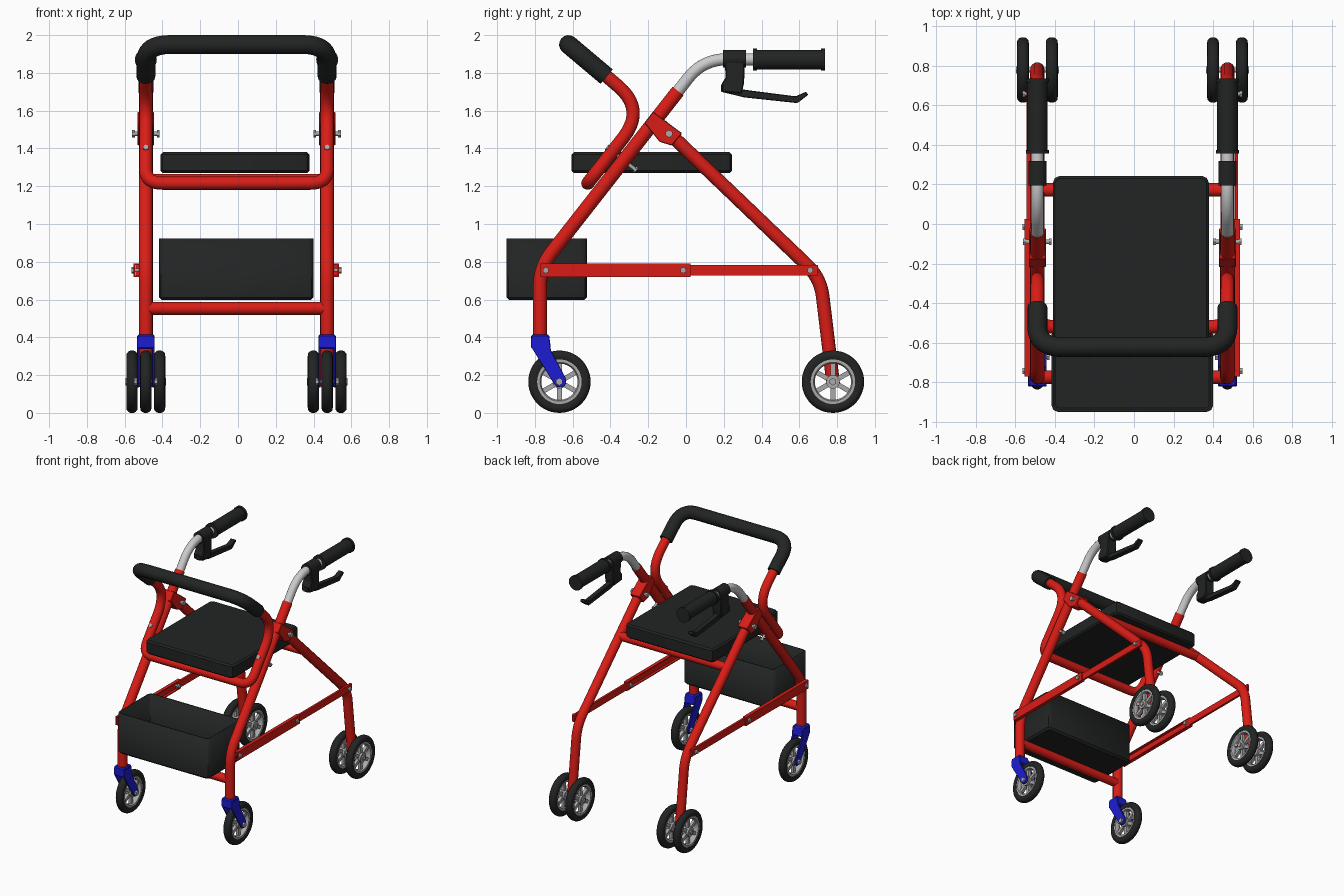
import bpy, bmesh, math
from mathutils import Vector, Matrix

if "Cube" in bpy.data.objects:
    bpy.data.objects.remove(bpy.data.objects["Cube"])

CX, HALF = -0.008, 0.48          # frame centre line and half track
ANG = math.radians(35)


def mat(name, r, g, b):
    m = bpy.data.materials.new(name)
    m.diffuse_color = (r, g, b, 1)
    m.use_nodes = True
    m.node_tree.nodes["Principled BSDF"].inputs["Base Color"].default_value = m.diffuse_color
    return m


RED = mat("red_paint", 0.7, 0.012, 0.008)
BLUE = mat("blue_plastic", 0.012, 0.012, 0.65)
BLACK = mat("black_rubber", 0.016, 0.017, 0.017)
STEEL = mat("steel", 0.4, 0.4, 0.4)
WHITE = mat("pale_tube", 0.62, 0.6, 0.62)


def add(name, me, material, loc=(0, 0, 0)):
    me.shade_smooth()
    me.set_sharp_from_angle(angle=ANG)
    if not me.materials:
        me.materials.append(material)
    ob = bpy.data.objects.new(name, me)
    ob.location = loc
    bpy.context.collection.objects.link(ob)
    return ob


def finish(name, bm, material):
    bmesh.ops.recalc_face_normals(bm, faces=bm.faces)
    me = bpy.data.meshes.new(name)
    bm.to_mesh(me)
    bm.free()
    return add(name, me, material)


def rounded(pts, trims, n=10):
    """Polyline with softened corners."""
    pts = [Vector(p) for p in pts]
    out = [pts[0]]
    for a, p, b, t in zip(pts, pts[1:], pts[2:], trims):
        p0, p2 = p + (a - p).normalized() * t, p + (b - p).normalized() * t
        for i in range(n + 1):
            u = i / n
            out.append(p0 * (1 - u) ** 2 + p * 2 * u * (1 - u) + p2 * u * u)
    return out + [pts[-1]]


def tube(name, pts, trims, r, material):
    path = rounded(pts, trims)
    cu = bpy.data.curves.new(name, 'CURVE')
    cu.dimensions = '3D'
    cu.bevel_depth, cu.bevel_resolution, cu.use_fill_caps = r, 6, True
    sp = cu.splines.new('POLY')
    sp.points.add(len(path) - 1)
    for q, p in zip(sp.points, path):
        q.co = (*p, 1)
    tmp = bpy.data.objects.new("tmp", cu)
    bpy.context.collection.objects.link(tmp)
    dg = bpy.context.evaluated_depsgraph_get()
    me = bpy.data.meshes.new_from_object(tmp.evaluated_get(dg))
    bpy.data.objects.remove(tmp)
    bm = bmesh.new()
    bm.from_mesh(me)
    bmesh.ops.remove_doubles(bm, verts=bm.verts, dist=1e-5)
    return finish(name, bm, material)


def prism(name, poly, x0, x1, material, bevel=0.0):
    """Side-view outline (y, z) extruded between x0 and x1."""
    bm = bmesh.new()
    f = bm.faces.new([bm.verts.new((x0, y, z)) for y, z in poly])
    ext = bmesh.ops.extrude_face_region(bm, geom=[f])['geom']
    bmesh.ops.translate(bm, vec=(x1 - x0, 0, 0),
                        verts=[v for v in ext if isinstance(v, bmesh.types.BMVert)])
    if bevel:
        bmesh.ops.bevel(bm, geom=bm.edges[:], offset=bevel, segments=1, affect='EDGES')
    return finish(name, bm, material)


def rod_into(bm, a, b, r, sides):
    a, b = Vector(a), Vector(b)
    m = Matrix.Translation((a + b) / 2) @ (b - a).to_track_quat('Z', 'Y').to_matrix().to_4x4()
    bmesh.ops.create_cone(bm, cap_ends=True, segments=sides, radius1=r, radius2=r,
                          depth=(b - a).length, matrix=m)


def rod(name, a, b, r, material, sides=24):
    bm = bmesh.new()
    rod_into(bm, a, b, r, sides)
    return finish(name, bm, material)


def bolt(name, a, b, r=0.017):
    a, b = Vector(a), Vector(b)
    d = (b - a).normalized() * 0.014
    bm = bmesh.new()
    rod_into(bm, a, b, r * 0.6, 12)
    rod_into(bm, a, a + d, r, 6)
    rod_into(bm, b - d, b, r, 6)
    return finish(name, bm, STEEL)


def lathe_mesh(bm, profile, steps=48):
    """Closed (radius, x) profile spun round the x axis."""
    vs = [bm.verts.new((x, 0, r)) for r, x in profile]
    es = [bm.edges.new((vs[i], vs[(i + 1) % len(vs)])) for i in range(len(vs))]
    bmesh.ops.spin(bm, geom=vs + es, cent=(0, 0, 0), axis=(1, 0, 0), dvec=(0, 0, 0),
                   angle=2 * math.pi, steps=steps, use_merge=True)
    bmesh.ops.remove_doubles(bm, verts=bm.verts, dist=1e-5)


def block(name, lo, hi, corner, edge, open_top=False):
    """Box with chamfered upright corners and softer horizontal edges."""
    lo, hi = Vector(lo), Vector(hi)
    bm = bmesh.new()
    bmesh.ops.create_cube(bm, size=1, matrix=Matrix.Translation((lo + hi) / 2)
                          @ Matrix.Diagonal((*(hi - lo), 1)))
    up = [e for e in bm.edges if abs(e.verts[0].co.z - e.verts[1].co.z) > 0.01]
    bmesh.ops.bevel(bm, geom=up, offset=corner, segments=2, affect='EDGES', profile=0.5)
    flat = [e for e in bm.edges if abs(e.verts[0].co.z - e.verts[1].co.z) < 1e-4
            and (not open_top or e.verts[0].co.z < (lo.z + hi.z) / 2)]
    bmesh.ops.bevel(bm, geom=flat, offset=edge, segments=1, affect='EDGES')
    if open_top:
        bmesh.ops.delete(bm, geom=[f for f in bm.faces if f.normal.z > 0.9], context='FACES')
    return finish(name, bm, BLACK)


# Wheel meshes: tyre, and rim with spokes and hub, shared by all six wheels
bm = bmesh.new()
half = [(0.118, 0.024), (0.135, 0.03), (0.15, 0.028), (0.16, 0.019), (0.165, 0.008)]
lathe_mesh(bm, half + [(r, -x) for r, x in reversed(half)])
tyre_ob = finish("tyre", bm, BLACK)
bm = bmesh.new()
half = [(0.121, 0.022), (0.103, 0.022), (0.096, 0.01)]
lathe_mesh(bm, half + [(r, -x) for r, x in reversed(half)])
rod_into(bm, (-0.027, 0, 0), (0.027, 0, 0), 0.036, 24)
for i in range(6):
    bmesh.ops.create_cube(bm, size=1, matrix=Matrix.Rotation(i * math.pi / 3, 4, 'X')
                          @ Matrix.Translation((0, 0, 0.066)) @ Matrix.Diagonal((0.024, 0.026, 0.07, 1)))
rim_ob = finish("rim", bm, STEEL)
TYRE, RIM = tyre_ob.data, rim_ob.data
bpy.data.objects.remove(tyre_ob)
bpy.data.objects.remove(rim_ob)


def wheel(name, x, y):
    add(name + "_tyre", TYRE, BLACK, (x, y, 0.165))
    add(name + "_rim", RIM, STEEL, (x, y, 0.165))


for side, s in (("left", -1), ("right", 1)):
    X = CX + s * HALF

    def yz(*pts):
        return [(X, y, z) for y, z in pts]

    # Frame tubes
    tube(f"front_leg_{side}", yz((-0.773, 0.39), (-0.773, 0.77), (-0.042, 1.704)), [0.1], 0.037, RED)
    tube(f"rear_leg_{side}", yz((-0.13, 1.52), (0.712, 0.714), (0.781, 0.14)), [0.1], 0.036, RED)
    tube(f"handle_tube_{side}", yz((-0.08, 1.655), (0.09, 1.873), (0.72, 1.869)), [0.13], 0.032, WHITE)
    prism(f"pivot_bracket_{side}", [(-0.22, 1.535), (-0.175, 1.595), (-0.02, 1.48), (-0.075, 1.415),
                                    (-0.14, 1.435)], X - 0.043, X + 0.043, RED, 0.004)
    bolt(f"pivot_bolt_{side}", (X - 0.072, -0.09, 1.478), (X + 0.072, -0.09, 1.478), 0.02)
    bolt(f"backrest_bolt_{side}", (X, -0.42, 1.407), (X, -0.262, 1.283))

    # Folding side links: channel at the front, flat bar at the rear
    for part, a, b, z0, z1 in (("web", 0.056, 0.064, 0.72, 0.79), ("top", 0.036, 0.064, 0.783, 0.79),
                               ("bottom", 0.036, 0.064, 0.72, 0.727)):
        prism(f"front_link_{part}_{side}", [(-0.77, z0), (0.025, z0), (0.025, z1), (-0.77, z1)],
              X + s * a, X + s * b, RED)
    prism(f"rear_link_{side}", [(-0.02, 0.728), (0.7, 0.728), (0.7, 0.782), (-0.02, 0.782)],
          X + s * 0.037, X + s * 0.054, RED)
    for i, y in enumerate((-0.742, -0.015, 0.657)):
        bolt(f"link_bolt_{i}_{side}", (X + s * 0.02, y, 0.755), (X + s * 0.076, y, 0.755))

    # Hand grip, brake clamp and lever
    rod(f"grip_{side}", (X, 0.36, 1.87), (X, 0.73, 1.87), 0.052, BLACK, 32)
    for y in (0.355, 0.715):
        rod(f"grip_collar_{side}", (X, y, 1.87), (X, y + 0.02, 1.87), 0.058, BLACK, 32)
    rod(f"brake_clamp_{side}", (X, 0.195, 1.875), (X, 0.318, 1.875), 0.046, BLACK, 32)
    prism(f"brake_body_{side}", [(0.205, 1.86), (0.31, 1.86), (0.308, 1.75), (0.295, 1.69), (0.19, 1.7),
                                 (0.19, 1.745), (0.21, 1.775)], X - 0.04, X + 0.04, BLACK, 0.006)
    prism(f"brake_lever_{side}", [(0.185, 1.74), (0.315, 1.71), (0.58, 1.676), (0.635, 1.7), (0.648, 1.685),
                                  (0.59, 1.64), (0.31, 1.67), (0.185, 1.70)], X - 0.022, X + 0.022, BLACK, 0.004)

    # Front caster
    prism(f"fork_head_{side}", [(-0.82, 0.415), (-0.725, 0.415), (-0.715, 0.338), (-0.82, 0.338)],
          X - 0.046, X + 0.046, BLUE, 0.008)
    for k in (-1, 1):
        prism(f"fork_arm_{side}", [(-0.82, 0.4), (-0.725, 0.4), (-0.715, 0.33), (-0.637, 0.185),
                                   (-0.634, 0.155), (-0.652, 0.135), (-0.685, 0.138), (-0.705, 0.165),
                                   (-0.82, 0.35)], X + k * 0.034, X + k * 0.047, BLUE, 0.002)
    wheel(f"front_wheel_{side}", X, -0.67)
    bolt(f"front_axle_{side}", (X - 0.062, -0.67, 0.165), (X + 0.062, -0.67, 0.165), 0.02)

    # Twin rear wheels
    for k in (-1, 1):
        wheel(f"rear_wheel_{side}", X + k * 0.073, 0.778)
    bolt(f"rear_axle_{side}", (X - 0.108, 0.778, 0.165), (X + 0.108, 0.778, 0.165), 0.02)

# Cross bars
L, R = CX - HALF, CX + HALF
rod("front_cross_bar", (L, -0.773, 0.553), (R, -0.773, 0.553), 0.034, RED)
rod("rear_cross_bar", (L, 0.172, 1.232), (R, 0.172, 1.232), 0.034, RED)

# Backrest hoop (bottom U, bent arms) and its foam cover
tube("backrest_hoop",
     [(L, -0.5, 1.85), (L, -0.215, 1.606), (L, -0.52, 1.216), (R, -0.52, 1.216), (R, -0.215, 1.606), (R, -0.5, 1.85)],
     [0.19, 0.09, 0.09, 0.19], 0.035, RED)
tube("backrest_foam",
     [(L, -0.42, 1.78), (L, -0.622, 1.95), (R, -0.622, 1.95), (R, -0.42, 1.78)],
     [0.13, 0.13], 0.05, BLACK)

# Seat and basket
block("seat", (-0.41, -0.605, 1.27), (0.378, 0.243, 1.38), 0.035, 0.012)
basket = block("basket", (-0.417, -0.95, 0.597), (0.4, -0.525, 0.922), 0.035, 0.015, open_top=True)
wall = basket.modifiers.new("wall", 'SOLIDIFY')
wall.thickness, wall.offset = 0.014, -1
